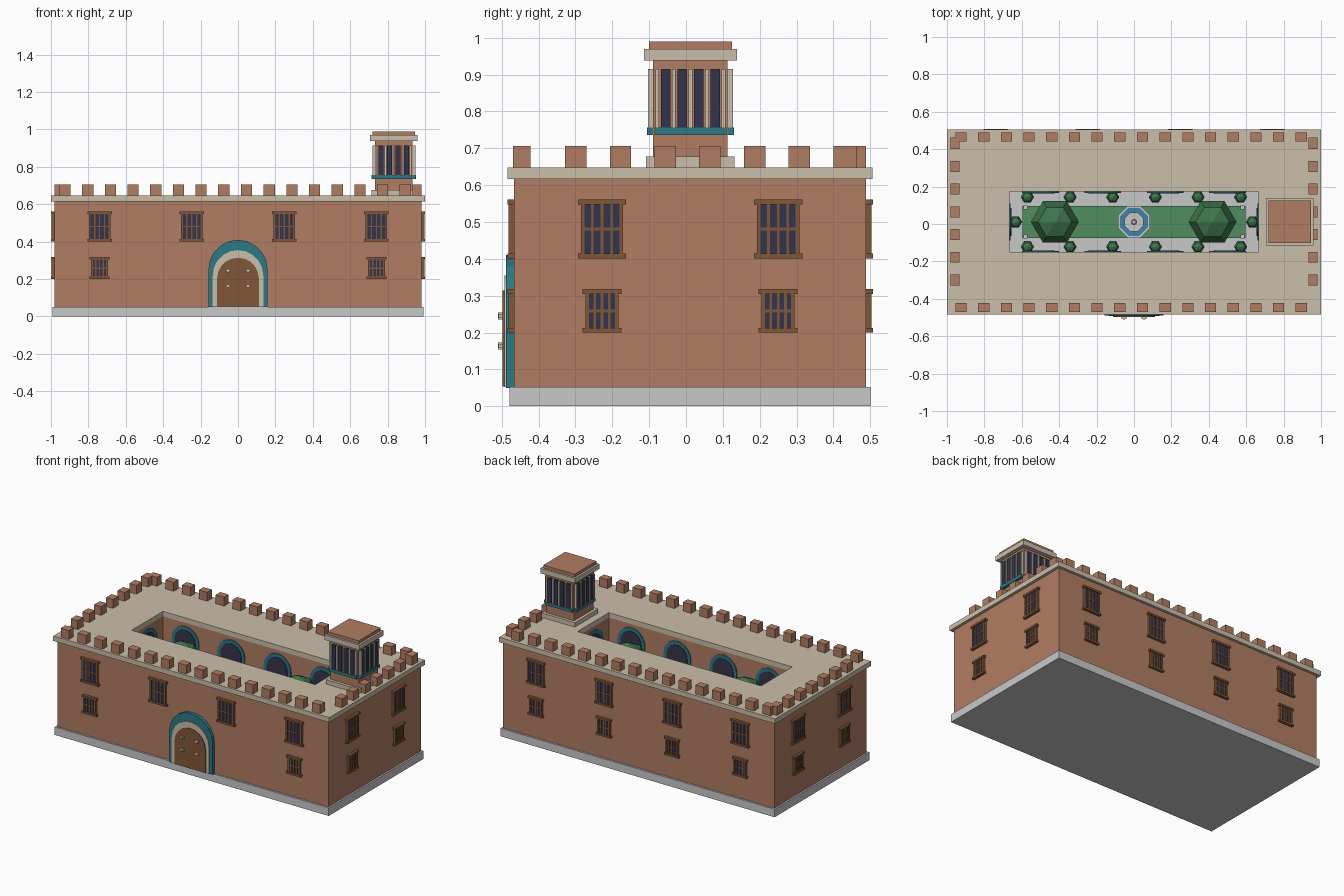
import bpy, bmesh, math
from mathutils import Matrix, Vector

if "Cube" in bpy.data.objects:
    bpy.data.objects.remove(bpy.data.objects["Cube"])


def material(name, r, g, b):
    m = bpy.data.materials.new(name)
    lin = [((c / 255 + 0.055) / 1.055) ** 2.4 for c in (r, g, b)]
    m.diffuse_color = (*lin, 1)
    m.use_nodes = True
    m.node_tree.nodes["Principled BSDF"].inputs["Base Color"].default_value = m.diffuse_color
    return m


BRICK = material("brick", 178, 125, 98)
SAND = material("sandstone", 203, 191, 170)
GREY = material("pale_grey_stone", 201, 201, 201)
TEAL = material("teal_tile", 44, 120, 134)
NAVY = material("dark_glass", 52, 52, 76)
WOOD = material("brown_wood", 128, 87, 57)
LAWN = material("lawn_green", 80, 142, 94)
LEAF = material("leaf_green", 62, 118, 76)
WATER = material("water_blue", 62, 130, 165)

CY = 0.011           # middle of the building in y
HX, HY = 0.982, 0.478   # half size of the walls


def finish(name, bm, mat):
    bmesh.ops.recalc_face_normals(bm, faces=bm.faces)
    me = bpy.data.meshes.new(name)
    bm.to_mesh(me)
    bm.free()
    me.materials.append(mat)
    ob = bpy.data.objects.new(name, me)
    bpy.context.collection.objects.link(ob)
    return ob


def boxes(name, mat, items):
    """items: (centre, size, optional frame matrix)"""
    bm = bmesh.new()
    for c, s, *f in items:
        m = Matrix.Translation(c) @ Matrix.Diagonal((*s, 1))
        bmesh.ops.create_cube(bm, size=1, matrix=(f[0] @ m if f else m))
    return finish(name, bm, mat)


def ring(name, mat, hx, hy, ix, iy, z0, z1):
    """Rectangular block with a rectangular well through it."""
    bm = bmesh.new()
    sg = [(-1, -1), (1, -1), (1, 1), (-1, 1)]
    loops = [[bm.verts.new((a * x, CY + b * y, z)) for a, b in sg]
             for x, y, z in ((hx, hy, z0), (hx, hy, z1), (ix, iy, z1), (ix, iy, z0))]
    for k in range(4):
        p, q = loops[k], loops[(k + 1) % 4]
        for i in range(4):
            j = (i + 1) % 4
            bm.faces.new((p[i], p[j], q[j], q[i]))
    return finish(name, bm, mat)


def arches(name, mat, frames, r, z0, zs, depth, segs=10):
    """Round-headed plates standing out from a wall by depth."""
    bm = bmesh.new()
    pts = [(-r, z0)] + [(-r * math.cos(math.pi * i / segs), zs + r * math.sin(math.pi * i / segs))
                        for i in range(segs + 1)] + [(r, z0)]
    for f in frames:
        face = bm.faces.new([bm.verts.new(f @ Vector((x, 0, z))) for x, z in pts])
        ext = bmesh.ops.extrude_face_region(bm, geom=[face])["geom"]
        out = f.to_3x3() @ Vector((0, -depth, 0))
        bmesh.ops.translate(bm, vec=out, verts=[v for v in ext if isinstance(v, bmesh.types.BMVert)])
    return finish(name, bm, mat)


def lathe(name, mat, places, profile, n, start=0.0):
    """Faceted turned shape; profile is (radius, z) from bottom to top."""
    bm = bmesh.new()
    for px, py, pz in places:
        rows = [[bm.verts.new((px + r * math.cos(start + math.tau * i / n),
                               py + r * math.sin(start + math.tau * i / n), pz + z))
                 for i in range(n)] for r, z in profile]
        for a, b in zip(rows, rows[1:]):
            for i in range(n):
                j = (i + 1) % n
                bm.faces.new((a[i], a[j], b[j], b[i]))
        bm.faces.new(rows[0][::-1])
        bm.faces.new(rows[-1])
    return finish(name, bm, mat)


def frame(x, y, turn):
    """Wall frame: local x along the wall, local -y outward."""
    return Matrix.Translation((x, y, 0)) @ Matrix.Rotation(turn * math.pi / 2, 4, 'Z')


# Main building
IX, IY = 0.665, 0.162
boxes("plinth", GREY, [((0, CY, 0.026), (1.986, 0.98, 0.052))])
ring("walls", BRICK, HX, HY, IX, IY, 0.052, 0.616)
ring("roof_terrace", SAND, 1.0, 0.495, IX, IY, 0.616, 0.648)

# Battlements along the four edges
merlons = []
for y in (-0.446, 0.464):
    merlons += [((-0.925 + 0.1213 * i, y, 0.677), (0.06, 0.048, 0.058)) for i in range(16)]
for x in (-0.957, 0.957):
    merlons += [((x, -0.299 + 0.1213 * i, 0.677), (0.05, 0.058, 0.058)) for i in range(7)]
    merlons.append(((x, 0.437, 0.677), (0.05, 0.05, 0.058)))
boxes("battlements", BRICK, merlons)

# Barred windows on the outer walls
upper, lower = [], []
for x in (-0.74, -0.247, 0.247, 0.74):
    front, back = frame(x, CY - HY, 0), frame(x, CY + HY, 2)
    upper += [front, back]
    lower += [back] + ([front] if abs(x) > 0.5 else [])
for y in (CY - 0.239, CY + 0.239):
    for f in (frame(HX, y, 1), frame(-HX, y, -1)):
        upper.append(f)
        lower.append(f)
glass, timber = [], []
for group, z0, z1, w in ((upper, 0.402, 0.56, 0.105), (lower, 0.2, 0.317, 0.08)):
    zc, h = (z0 + z1) / 2, z1 - z0
    for f in group:
        glass.append(((0, -0.004, zc), (w, 0.012, h - 0.02), f))
        for z in (z0 + 0.006, z1 - 0.006):
            timber.append(((0, -0.008, z), (w + 0.026, 0.02, 0.013), f))
        for k in (-1, -0.5, 0, 0.5, 1):
            bw = 0.01 if abs(k) == 1 else 0.007
            timber.append(((k * w / 2, -0.006, zc), (bw, 0.016, h - 0.02), f))
        timber.append(((0, -0.006, zc), (w, 0.015, 0.007), f))
boxes("window_glass", NAVY, glass)
boxes("window_bars_and_sills", WOOD, timber)

# Main gate
gate = [frame(0, CY - HY, 0)]
arches("gate_outer_arch", TEAL, gate, 0.158, 0.05, 0.252, 0.021)
arches("gate_inner_arch", SAND, gate, 0.135, 0.052, 0.22, 0.026)
arches("gate_door", WOOD, gate, 0.112, 0.053, 0.202, 0.031)
studs = []
for x in (-0.053, 0.053):
    for z in (0.164, 0.245):
        studs += [((x, CY - HY - 0.035, z), (0.026, 0.014, 0.011)),
                  ((x, CY - HY - 0.036, z), (0.012, 0.014, 0.019))]
boxes("gate_studs", SAND, studs)

# Courtyard arcade, facing inward
arcade = [frame(IX, CY, -1), frame(-IX, CY, 1)]
for x in (-0.5, -0.167, 0.167, 0.5):
    arcade += [frame(x, CY + IY, 0), frame(x, CY - IY, 2)]
arches("arcade_surrounds", TEAL, arcade, 0.098, 0.052, 0.497, 0.006)
arches("arcade_openings", NAVY, arcade, 0.075, 0.052, 0.497, 0.009)

# Courtyard garden
boxes("lawn", LAWN, [((0, CY, 0.057), (1.19, 0.172, 0.014))])
boxes("lawn_posts", GREY, [((a * 0.58, CY + b * 0.078, 0.09), (0.022, 0.022, 0.08))
                           for a in (-1, 1) for b in (-1, 1)])
trees = [(-0.423, CY, 0.452), (0.42, CY, 0.452)]
ball = [(0.02, -0.127), (0.09, -0.09), (0.128, 0.0), (0.09, 0.09), (0.003, 0.127)]
lathe("tree_crowns", LEAF, trees, ball, 6)
lathe("tree_trunks", WOOD, trees, [(0.026, -0.395), (0.02, -0.1)], 6)
bushes = [(x, CY + b * 0.133, 0.052) for x in (-0.57, -0.342, -0.114, 0.114, 0.342, 0.57)
          for b in (-1, 1)] + [(-0.633, CY, 0.052), (0.633, CY, 0.052)]
lathe("bush_pots", BRICK, bushes, [(0.017, 0), (0.024, 0.045)], 6)
lathe("bushes", LEAF, bushes,
      [(0.01, 0.04), (0.025, 0.05), (0.035, 0.075), (0.025, 0.1), (0.002, 0.11)], 6)

# Fountain
mid, tilt = [(0, CY, 0.06)], math.pi / 8
lathe("fountain_basin", GREY, mid, [(0.092, 0), (0.092, 0.045), (0.08, 0.045), (0.08, 0.03)], 8, tilt)
lathe("fountain_water", WATER, mid, [(0.08, 0.03), (0.08, 0.04)], 8, tilt)
lathe("fountain_bowl", GREY, mid, [(0.016, 0.03), (0.016, 0.1), (0.055, 0.125), (0.055, 0.135),
                                   (0.015, 0.135), (0.012, 0.17)], 8, tilt)

# Bell tower
TX, TY, TH = 0.833, CY + 0.001, 0.101
for name, mat, half, z0, z1 in (("tower_base", SAND, 0.12, 0.645, 0.677),
                                ("tower_shaft", BRICK, TH, 0.677, 0.94),
                                ("tower_cornice", SAND, 0.126, 0.938, 0.97),
                                ("tower_cap", BRICK, 0.113, 0.97, 0.99)):
    boxes(name, mat, [((TX, TY, (z0 + z1) / 2), (2 * half, 2 * half, z1 - z0))])
panes, posts, sills = [], [], []
for t, (dx, dy) in enumerate(((0, -1), (1, 0), (0, 1), (-1, 0))):
    f = frame(TX + dx * TH, TY + dy * TH, t)
    sills.append(((0, -0.006, 0.746), (0.195, 0.022, 0.02), f))
    panes += [((-0.0675 + 0.045 * i, -0.004, 0.835), (0.026, 0.02, 0.159), f) for i in range(4)]
    posts += [((-0.09 + 0.045 * i, -0.004, 0.835), (0.01, 0.02, 0.159), f) for i in range(5)]
boxes("tower_sills", TEAL, sills)
boxes("tower_openings", NAVY, panes)
boxes("tower_posts", SAND, posts)
